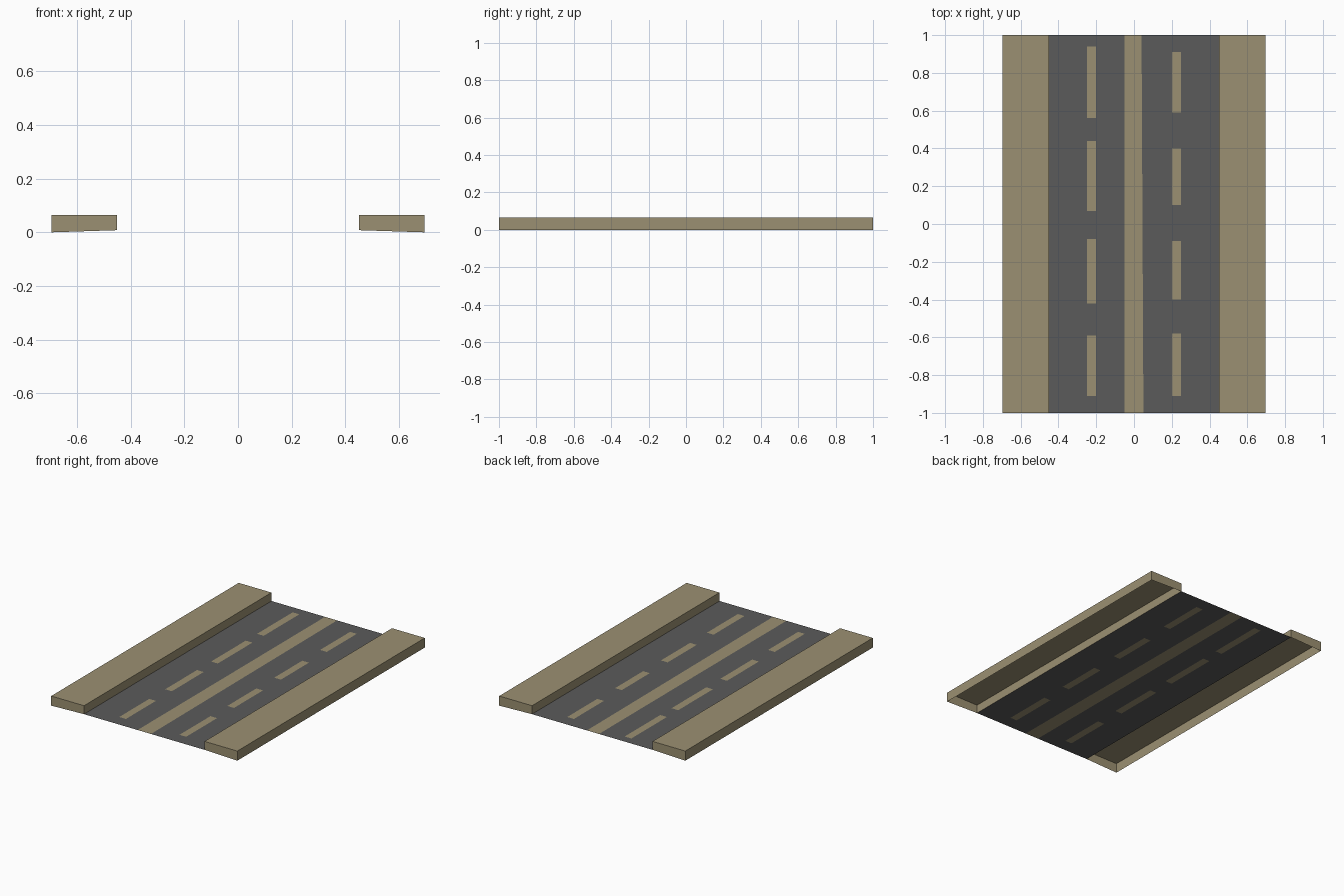
import bpy
import bmesh

cube = bpy.data.objects.get("Cube")
if cube:
    bpy.data.objects.remove(cube)

HALF_LENGTH = 1.0
ROAD_HALF, OUTER = 0.45, 0.695
ROAD_Z, KERB_TOP = 0.008, 0.065


def make_material(name, color):
    mat = bpy.data.materials.new(name)
    mat.use_nodes = True
    mat.diffuse_color = color
    mat.node_tree.nodes["Principled BSDF"].inputs["Base Color"].default_value = color
    return mat


asphalt = make_material("asphalt grey", (0.105, 0.105, 0.105, 1))
tan = make_material("sandy tan", (0.33, 0.28, 0.168, 1))


def make_object(name, bm, materials):
    mesh = bpy.data.meshes.new(name)
    bm.to_mesh(mesh)
    bm.free()
    for mat in materials:
        mesh.materials.append(mat)
    obj = bpy.data.objects.new(name, mesh)
    bpy.context.collection.objects.link(obj)
    return obj


# Road: one thin sheet, cut along the edges of the lane markings
dashes = {
    -1: [(-0.91, -0.59), (-0.42, -0.08), (0.07, 0.44), (0.56, 0.94)],
    1: [(-0.91, -0.58), (-0.40, -0.09), (0.10, 0.40), (0.59, 0.91)],
}
x_cuts = [-ROAD_HALF, -0.25, -0.20, -0.05, 0.05, 0.20, 0.25, ROAD_HALF]
y_cuts = sorted({-HALF_LENGTH, HALF_LENGTH}
                | {y for spans in dashes.values() for span in spans for y in span})


def road_x(x, y):
    # the centre strip narrows slightly towards the back
    return x - 0.005 * (y + 1) if x == 0.05 else x


def is_marking(x, y):
    if abs(x) < 0.05:
        return True
    side = 1 if x > 0 else -1
    return 0.20 < abs(x) < 0.25 and any(a < y < b for a, b in dashes[side])


bm = bmesh.new()
rows = [[bm.verts.new((road_x(x, y), y, ROAD_Z)) for x in x_cuts] for y in y_cuts]
for j in range(len(y_cuts) - 1):
    for i in range(len(x_cuts) - 1):
        face = bm.faces.new((rows[j][i], rows[j][i + 1], rows[j + 1][i + 1], rows[j + 1][i]))
        middle = ((x_cuts[i] + x_cuts[i + 1]) / 2, (y_cuts[j] + y_cuts[j + 1]) / 2)
        face.material_index = int(is_marking(*middle))
make_object("road_surface", bm, [asphalt, tan])


# Pavements: hollow boxes, open underneath, with the inner wall ending at the road
def make_pavement(name, side):
    bm = bmesh.new()
    bmesh.ops.create_cube(bm, size=1)
    bottom = [f for f in bm.faces if f.normal.z < -0.5]
    bmesh.ops.delete(bm, geom=bottom, context="FACES_ONLY")
    for v in bm.verts:
        inner = v.co.x * side < 0
        top = v.co.z > 0
        v.co.x = side * (ROAD_HALF if inner else OUTER)
        v.co.y *= 2 * HALF_LENGTH
        v.co.z = KERB_TOP if top else (ROAD_Z if inner else 0)
    make_object(name, bm, [tan])


make_pavement("left_pavement", 1)
make_pavement("right_pavement", -1)
